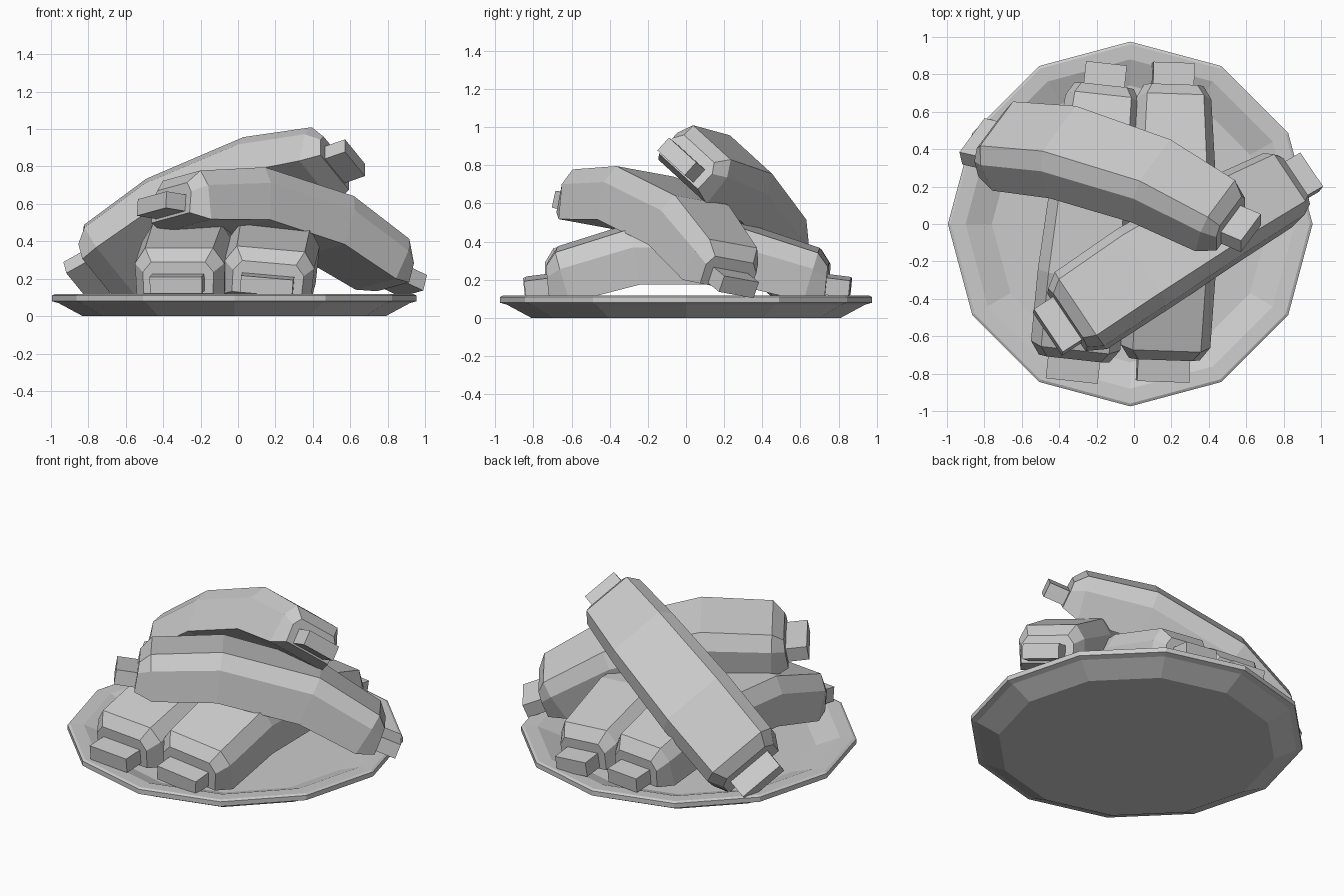
import bpy, bmesh, math
from mathutils import Vector, Matrix

cube = bpy.data.objects.get("Cube")
if cube:
    bpy.data.objects.remove(cube)

grey = bpy.data.materials.new("light_grey")
grey.use_nodes = True
grey.diffuse_color = (0.6, 0.6, 0.6, 1)
grey.node_tree.nodes["Principled BSDF"].inputs["Base Color"].default_value = (0.6, 0.6, 0.6, 1)


def loft(name, rings, matrix=Matrix()):
    """Skin a stack of rings and close both ends."""
    bm = bmesh.new()
    loops = [[bm.verts.new(p) for p in ring] for ring in rings]
    for a, b in zip(loops, loops[1:]):
        for i in range(len(a)):
            j = (i + 1) % len(a)
            bm.faces.new((a[i], a[j], b[j], b[i]))
    bm.faces.new(loops[0])
    bm.faces.new(loops[-1])
    bmesh.ops.recalc_face_normals(bm, faces=bm.faces)
    mesh = bpy.data.meshes.new(name)
    bm.to_mesh(mesh)
    bm.free()
    mesh.materials.append(grey)
    obj = bpy.data.objects.new(name, mesh)
    obj.matrix_world = matrix
    bpy.context.collection.objects.link(obj)


def section(s, z, width, height, slope, chamfer=True):
    """Cross-section across the sausage, leaned to follow the arch."""
    if chamfer:
        outline = [(-.49, -.5), (.49, -.5), (.5, .18), (.38, .5), (-.38, .5), (-.5, .18)]
    else:
        outline = [(-.5, -.5), (.5, -.5), (.5, .5), (-.5, .5)]
    return [Vector((s - slope * v * height, u * width, z + v * height)) for u, v in outline]


def sausage(name, big_end, small_end, roll=0):
    """Arched link between two end centres, with a flat tab at each end."""
    a, b = Vector(big_end), Vector(small_end)
    along = (b - a).normalized()
    side = Vector((0, 0, 1)).cross(along).normalized()
    side.rotate(Matrix.Rotation(math.radians(roll), 3, along))
    up = along.cross(side)
    matrix = Matrix((along, side, up)).transposed().to_4x4()
    matrix.translation = (a + b) / 2

    # Position, height of centre, width, thickness, lean
    stations = [(-.73, 0, .38, .17, .1), (-.65, .03, .48, .26, .3), (-.27, .14, .49, .29, .16),
                (.27, .14, .45, .29, -.16), (.65, .03, .4, .25, -.3), (.73, 0, .32, .16, -.1)]
    loft(name, [section(*st) for st in stations], matrix)
    for end, sign, width in (("big", -1, .28), ("small", 1, .22)):
        tab = [section(sign * s, z, width, .09, -sign * .1, False)
               for s, z in ((.69, -.02), (.85, -.04))]
        loft(f"{name}_{end}_tab", tab, matrix)


# Twelve-sided plate with a raised rim and sunken middle
profile = [(.81, 0), (.94, .07), (.975, .08), (.975, .11), (.96, .118),
           (.88, .115), (.74, .06)]
loft("plate", [[Vector((r * math.cos(k * math.pi / 6) - .02, r * math.sin(k * math.pi / 6), z))
                for k in range(12)] for r, z in profile])

# Lower pair side by side, then two stacked across them
sausage("lower_right_sausage", (-.32, -.72, .205), (-.16, .74, .205))
sausage("lower_left_sausage", (.16, -.72, .2), (.21, .74, .2), 5)
sausage("crossing_sausage", (-.36, -.51, .61), (.85, .23, .23), -9)
sausage("top_sausage", (-.74, .43, .26), (.5, .02, .82), -40)
